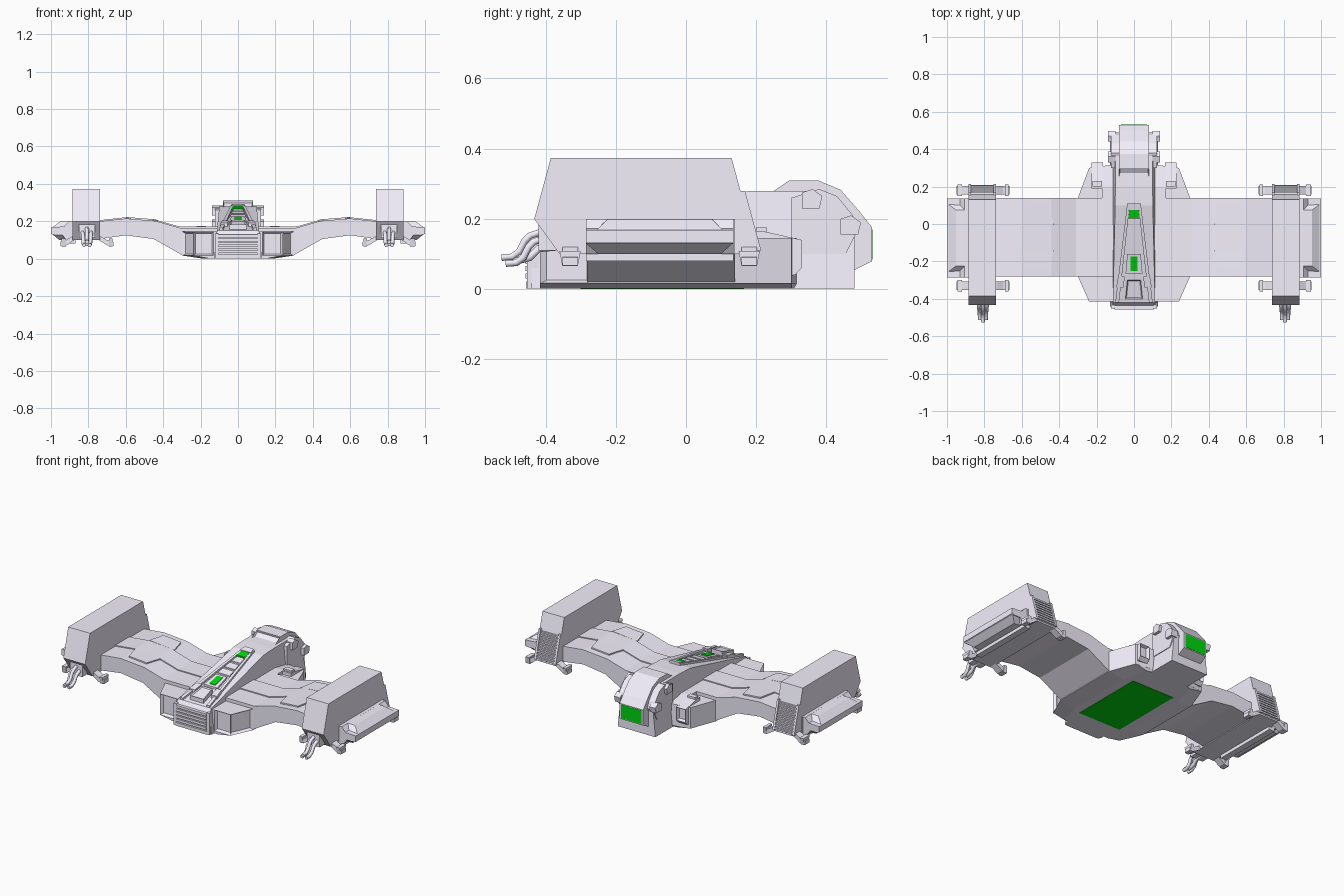
import bpy, bmesh
from mathutils import Vector

if "Cube" in bpy.data.objects:
    bpy.data.objects.remove(bpy.data.objects["Cube"])


def material(name, col):
    m = bpy.data.materials.new(name)
    m.diffuse_color = (*col, 1)
    m.use_nodes = True
    m.node_tree.nodes["Principled BSDF"].inputs["Base Color"].default_value = m.diffuse_color
    return m


GREEN = material("green_light", (0.0, 0.68, 0.005))
HULL = material("pale_hull", (0.90, 0.87, 0.98))


def finish(name, bm, mirror=False, mat=None):
    bmesh.ops.recalc_face_normals(bm, faces=bm.faces)
    me = bpy.data.meshes.new(name)
    bm.to_mesh(me)
    bm.free()
    ob = bpy.data.objects.new(name, me)
    bpy.context.collection.objects.link(ob)
    if mirror:
        ob.modifiers.new("Mirror", 'MIRROR')
    me.materials.append(mat or HULL)
    return ob


def loft(name, a, b, mirror=False, mat=None, inset=None, thick=0.012, depth=-0.012):
    """Join two matching outlines; faces accepted by inset(normal, centre) get a recessed panel."""
    bm = bmesh.new()
    va = [bm.verts.new(p) for p in a]
    vb = [bm.verts.new(p) for p in b]
    n = len(a)
    bm.faces.new(va)
    bm.faces.new(vb)
    for i in range(n):
        j = (i + 1) % n
        bm.faces.new((va[i], va[j], vb[j], vb[i]))
    bmesh.ops.recalc_face_normals(bm, faces=bm.faces)
    if inset:
        bm.normal_update()
        fs = [f for f in bm.faces if inset(f.normal, f.calc_center_median())]
        bmesh.ops.inset_individual(bm, faces=fs, thickness=thick, depth=depth)
    return finish(name, bm, mirror, mat)


def prism_x(name, prof, x0, x1, **k):
    return loft(name, [(x0, y, z) for y, z in prof], [(x1, y, z) for y, z in prof], **k)


def prism_y(name, prof, y0, y1, **k):
    return loft(name, [(x, y0, z) for x, z in prof], [(x, y1, z) for x, z in prof], **k)


def box(name, x0, x1, y0, y1, z0, z1, **k):
    return prism_x(name, [(y0, z0), (y1, z0), (y1, z1), (y0, z1)], x0, x1, **k)


# Fuselage: side profile with walls leaning inwards
prof = [(-.44, .002), (-.44, .125), (-.42, .152), (.1, .275), (.2, .28),
        (.39, .28), (.44, .25), (.48, .19), (.48, .002)]
half = lambda z: .128 - .1 * z
loft("fuselage", [(-half(z), y, z) for y, z in prof], [(half(z), y, z) for y, z in prof])

# Rear engine hump with sloped front window and green exhaust
prism_x("rear_hump", [(.24, .02), (.24, .27), (.25, .28), (.295, .31), (.375, .31), (.44, .283),
                      (.495, .22), (.53, .175), (.53, .08), (.48, .055), (.47, .02)], -.08, .08,
        inset=lambda n, c: n.y < -.4 and c.z > .28, thick=.006, depth=-.012)
box("rear_exhaust", -.07, .07, .52, .5315, .085, .17, mat=GREEN)
prism_x("rear_cheek", [(.30, .1), (.30, .26), (.38, .285), (.43, .265), (.475, .21), (.49, .17),
                       (.475, .14), (.455, .1)], .08, .122, mirror=True)
for i, (y, z) in enumerate(((.36, .25), (.47, .175))):
    prism_x(f"cheek_clamp_{i}", [(y - .03, z - .02), (y - .03, z + .025), (y, z + .035), (y + .028, z + .015),
                                 (y + .02, z - .02)], .1, .14, mirror=True)

# Nose grille
box("nose_frame", -.107, .107, -.455, -.42, .002, .022)
for i in range(5):
    z = .03 + i * .021
    box(f"nose_bar_{i}", -.103, .103, -.457, -.43, z, z + .015)
box("nose_post", .103, .122, -.452, -.42, .002, .135, mirror=True)

# Belly hull with recessed panels on the front cheeks
half_out = [(.13, -.415), (.24, -.415), (.30, -.28), (.30, .14), (.24, .30), (.13, .315)]
out = half_out + [(-x, y) for x, y in reversed(half_out)]
loft("belly_hull", [(x, y, .016) for x, y in out], [(x, y, .145) for x, y in out],
     inset=lambda n, c: abs(c.x) > .15 and n.y < -.2 and abs(n.z) < .5, thick=.014, depth=-.018)
loft("belly_bottom", [(x * .66, y, .002) for x, y in out], [(x, y, .017) for x, y in out])
box("belly_light", -.145, .145, -.30, .165, 0, .01, mat=GREEN)
prism_x("shoulder", [(-.28, .13), (-.28, .165), (.14, .165), (.2, .165), (.31, .145), (.31, .13)],
        .09, .17, mirror=True)
# Rear thrusters on the hull
prism_x("rear_thruster", [(.19, .03), (.19, .165), (.22, .165), (.33, .14), (.33, .06), (.31, .04)],
        .165, .228, mirror=True, inset=lambda n, c: n.y > .9, thick=.01, depth=-.02)
box("thruster_cap", .17, .222, .2, .23, .15, .175, mirror=True)

# Gull wings
TOP = [(.09, .165), (.31, .165), (.44, .202), (.60, .215), (.74, .2)]


def ztop(x):
    for (a, za), (b, zb) in zip(TOP, TOP[1:]):
        if x <= b:
            return za + (zb - za) * (x - a) / (b - a)
    return TOP[-1][1]


prism_y("wing", TOP + [(.89, .2), (.89, .1), (.74, .105), (.60, .125), (.45, .105), (.30, .02), (.09, .02)],
        -.28, .14, mirror=True)
prism_y("wing_spine", [(x, z + .006) for x, z in TOP] + [(x, z - .02) for x, z in reversed(TOP)],
        -.14, -.005, mirror=True)
for name, y0, y1 in (("front_wing_panel", -.14, -.238), ("rear_wing_panel", -.005, .098)):
    quad = [(.43, y0), (.60, y0), (.575, y1), (.455, y1)]
    loft(name, [(x, y, ztop(x) - .03) for x, y in quad], [(x, y, ztop(x) + .008) for x, y in quad],
         mirror=True)

# Wingtip nacelles
prism_x("nacelle", [(-.385, .373), (.13, .373), (.155, .28), (.203, .11), (.19, .1), (-.36, .1),
                    (-.385, .135), (-.432, .2)], .737, .885, mirror=True)
for i in range(9):
    z = .115 + i * .018
    y = .203 - (z - .11) * .28
    box(f"nacelle_louver_{i}", .75, .872, y - .03, y + .008, z, z + .01, mirror=True)
for i, x in enumerate((.737, .872)):
    prism_x(f"louver_post_{i}", [(.14, .28), (.168, .28), (.214, .11), (.18, .11)], x, x + .013, mirror=True)

# Outer pods with raised fairing above and keel below
prism_y("outer_pod", [(.88, .2), (.905, .2), (.93, .172), (1.0, .168), (1.0, .132), (.985, .128),
                      (.94, .128), (.92, .1), (.88, .1)], -.285, .135, mirror=True)
loft("pod_fairing", [(.90, -.255, .168), (.992, -.255, .168), (.992, .105, .168), (.90, .105, .168)],
     [(.90, -.225, .2), (.952, -.225, .198), (.952, .075, .198), (.90, .075, .2)], mirror=True)
loft("pod_keel", [(.90, -.285, .13), (.992, -.285, .13), (.992, .132, .13), (.90, .132, .13)],
     [(.90, -.25, .1), (.955, -.25, .1), (.955, .1, .1), (.90, .1, .1)], mirror=True)
box("keel_skid", .87, .91, -.285, .135, .08, .102, mirror=True)

# Splayed landing feet
foot = [(.665, .068), (.70, .072), (.745, .1), (.875, .1), (.915, .072), (.95, .068), (.95, .09),
        (.92, .1), (.885, .12), (.735, .12), (.70, .1), (.665, .09)]
for name, y in (("front_foot", -.33), ("rear_foot", .18)):
    prism_y(name, foot, y - .022, y + .022, mirror=True)
    pad = [(y - .022, .066), (y + .022, .066), (y + .03, .108), (y - .03, .108)]
    prism_x(name + "_shoe_in", pad, .67, .69, mirror=True)
    prism_x(name + "_shoe_out", pad, .92, .945, mirror=True)


# Hanging cables under the nacelle noses
def cable(name, pts, r):
    cu = bpy.data.curves.new(name, 'CURVE')
    cu.dimensions = '3D'
    cu.bevel_depth = r
    cu.bevel_resolution = 1
    cu.use_fill_caps = True
    sp = cu.splines.new('POLY')
    sp.points.add(len(pts) - 1)
    for p, c in zip(sp.points, pts):
        p.co = (*c, 1)
    tmp = bpy.data.objects.new(name + "_tmp", cu)
    bpy.context.collection.objects.link(tmp)
    bpy.context.view_layer.update()
    me = bpy.data.meshes.new_from_object(tmp.evaluated_get(bpy.context.evaluated_depsgraph_get()))
    bpy.data.objects.remove(tmp)
    ob = bpy.data.objects.new(name, me)
    bpy.context.collection.objects.link(ob)
    ob.modifiers.new("Mirror", 'MIRROR')
    me.materials.clear()
    me.materials.append(HULL)


path = [(-.39, .17), (-.415, .15), (-.445, .14), (-.46, .125), (-.475, .095), (-.495, .08), (-.525, .078)]
for i, (x, dy, dz) in enumerate(((.783, .012, -.005), (.808, 0, .012), (.833, .012, -.005))):
    cable(f"cable_{i}", [(x + (.808 - x) * .4 * k / 6, y + dy, z + dz) for k, (y, z) in enumerate(path)], .011)
cable("cable_lower", [(.808, -.37, .12), (.808, -.42, .115), (.808, -.445, .09), (.808, -.49, .078)], .012)
box("cable_mount", .765, .85, -.42, -.37, .11, .185, mirror=True)


# Dorsal channel running up the nose slope
def zs(y):
    return .152 + (y + .42) * .2365


def slab(name, w0, w1, y0, y1, h, x0=None, x1=None, mat=None, **k):
    """Tapered block lying on the nose slope."""
    i0, i1 = (-w0 if x0 is None else x0), (-w1 if x1 is None else x1)
    quad = [(i0, y0), (w0, y0), (w1, y1), (i1, y1)]
    return loft(name, [(x, y, zs(y) - .02) for x, y in quad], [(x, y, zs(y) + h) for x, y in quad],
                mirror=x0 is not None, mat=mat, **k)


slab("channel_rail", .1, .036, -.42, .11, .012, x0=.08, x1=.022)
slab("channel_end", .035, .03, .075, .11, .016)
slab("upper_light", .032, .024, .03, .075, .013, mat=GREEN)
for i, y in enumerate((-.14, -.08, -.02)):
    w = .058 - (y + .3) * .1
    slab(f"channel_step_{i}", w, w - .005, y, y + .045, .008)
slab("light_frame", .045, .036, -.265, -.16, .012)
slab("lower_light", .02, .02, -.25, -.175, .015, mat=GREEN)
slab("sensor_block", .046, .036, -.40, -.30, .026, inset=lambda n, c: n.z > .9, thick=.008, depth=-.006)
slab("sensor_wing", .095, .085, -.34, -.28, .02, x0=.055, x1=.05)
